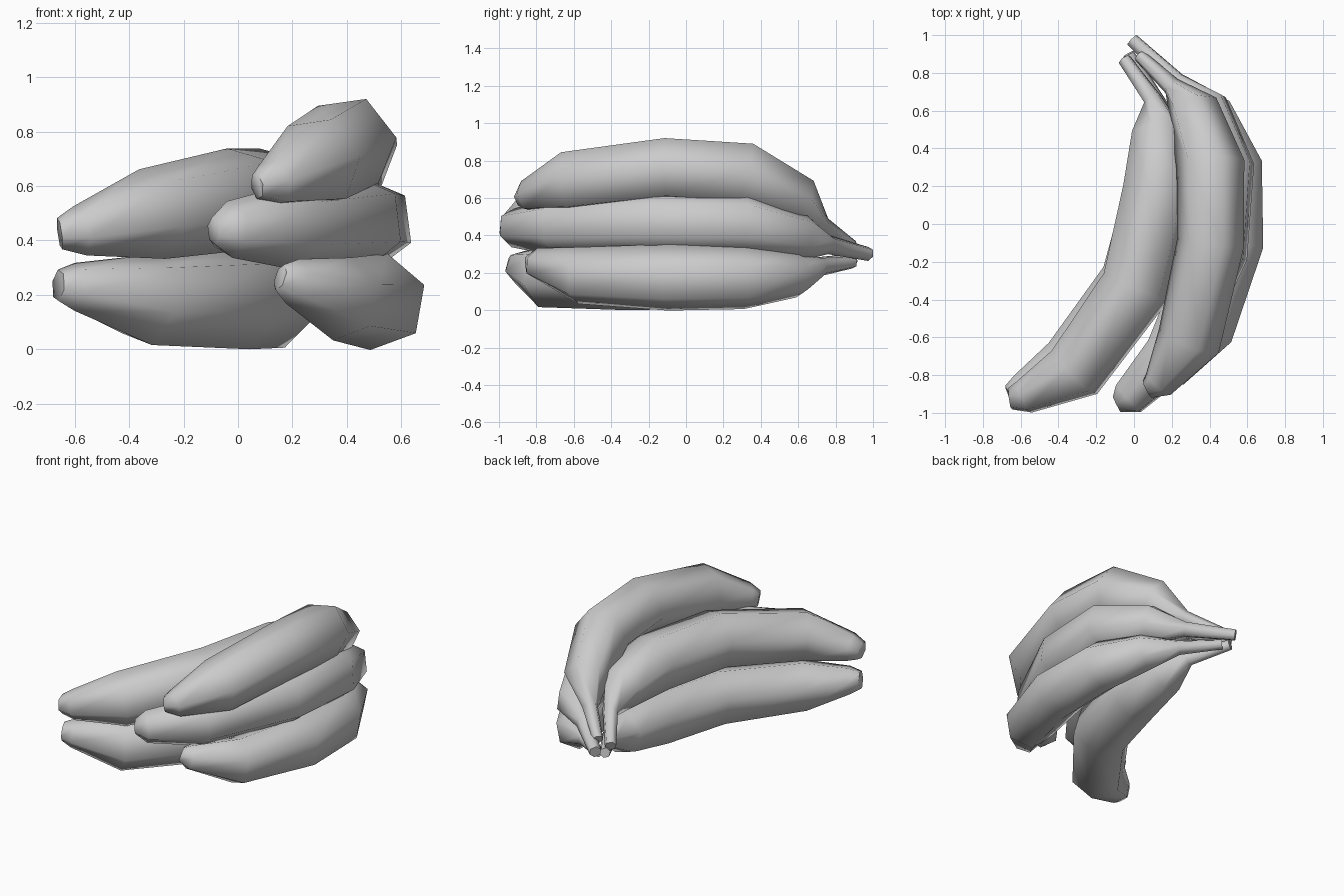
import bpy, bmesh, math
from mathutils import Vector

if "Cube" in bpy.data.objects:
    bpy.data.objects.remove(bpy.data.objects["Cube"])

SIDES = 6

def banana(name, phase, stations):
    """Loft six-sided rings along a curved path from blossom tip to stem."""
    pts = [Vector(s[:3]) for s in stations]
    bm = bmesh.new()
    rings = []
    for i, (p, s) in enumerate(zip(pts, stations)):
        a, b = pts[max(i - 1, 0)], pts[min(i + 1, len(pts) - 1)]
        t = (b - a).normalized()
        side = t.cross(Vector((0, 0, 1))).normalized()
        up = side.cross(t)
        ring = []
        for k in range(SIDES):
            ang = math.radians(phase) + 2 * math.pi * k / SIDES
            ring.append(bm.verts.new(p + s[3] * (math.cos(ang) * side + math.sin(ang) * up)))
        rings.append(ring)
    for r0, r1 in zip(rings, rings[1:]):
        for k in range(SIDES):
            n = (k + 1) % SIDES
            bm.faces.new((r0[k], r0[n], r1[n], r1[k]))
    bm.faces.new(rings[0])
    bm.faces.new(rings[-1])
    bmesh.ops.recalc_face_normals(bm, faces=bm.faces)
    mesh = bpy.data.meshes.new(name)
    bm.to_mesh(mesh)
    bm.free()
    ob = bpy.data.objects.new(name, mesh)
    bpy.context.collection.objects.link(ob)
    bpy.ops.object.select_all(action='DESELECT')
    ob.select_set(True)
    bpy.context.view_layer.objects.active = ob
    bpy.ops.object.shade_smooth_by_angle(angle=math.radians(65))

# Stations are x, y, z, radius
# Left pair
banana("banana_left_upper", 45, [
    (-.655, -.925, .425, .06), (-.58, -.915, .435, .095), (-.315, -.785, .497, .172),
    (.01, -.335, .553, .192), (.125, .18, .555, .19), (.13, .49, .51, .145),
    (.10, .66, .42, .05), (-.05, .87, .31, .036)])
banana("banana_left_lower", 45, [
    (-.66, -.91, .235, .06), (-.60, -.885, .23, .092), (-.34, -.75, .18, .17),
    (0, -.31, .182, .188), (.125, .16, .182, .182), (.14, .48, .20, .14),
    (.11, .66, .23, .05), (-.03, .90, .27, .033)])

# Right stack of three
banana("banana_right_top", 8, [
    (.07, -.875, .60, .05), (.13, -.845, .61, .088), (.29, -.62, .687, .172),
    (.405, -.1, .753, .18), (.405, .31, .725, .183), (.315, .6, .58, .14),
    (.20, .73, .45, .05), (.03, .89, .34, .034)])
banana("banana_right_middle", 37, [
    (-.09, -.955, .435, .05), (-.03, -.925, .44, .105), (.20, -.69, .447, .158),
    (.44, -.15, .465, .178), (.475, .31, .46, .175), (.375, .62, .39, .132),
    (.22, .76, .35, .052), (-.01, .975, .30, .038)])
banana("banana_right_bottom", 20, [
    (.155, -.82, .265, .05), (.20, -.80, .25, .085), (.38, -.57, .185, .155),
    (.517, -.1, .175, .18), (.517, .31, .175, .172), (.405, .59, .19, .125),
    (.24, .72, .23, .05), (.03, .89, .255, .033)])
